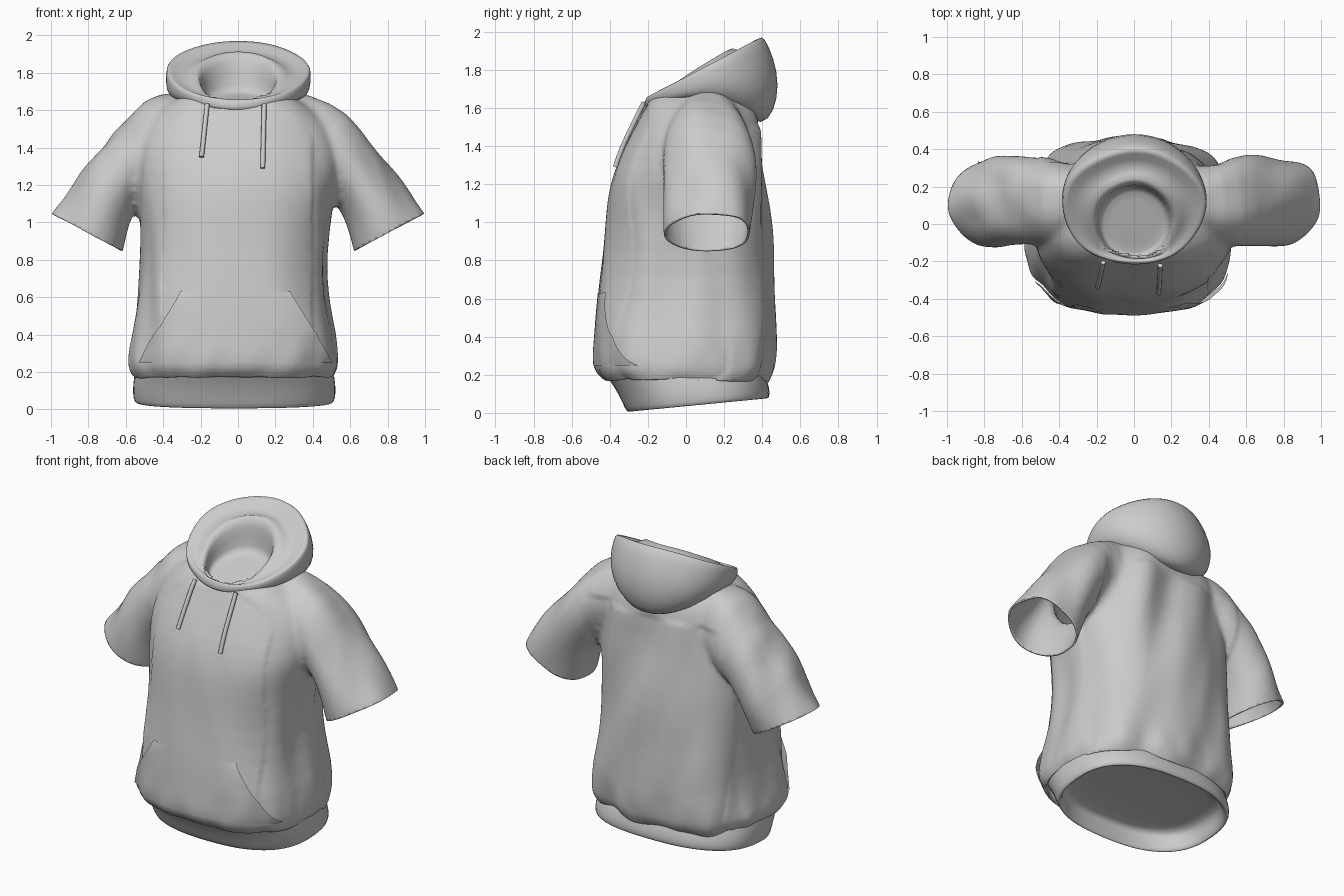
import bpy, bmesh, math
from mathutils import Vector, noise
from mathutils.bvhtree import BVHTree

if "Cube" in bpy.data.objects:
    bpy.data.objects.remove(bpy.data.objects["Cube"])


def ring(cx, rx, yf, yb, zf, zb, side=0.0, power=2.0, n=40, wob=0.0):
    """Closed oval loop: front point (yf, zf), back point (yb, zb), half width rx."""
    pts = []
    for i in range(n):
        a = 2 * math.pi * i / n
        c, s = math.cos(a), math.sin(a)
        sx = math.copysign(abs(c) ** (2 / power), c)
        sy = math.copysign(abs(s) ** (2 / power), s)
        k = 1 + wob * math.sin(5 * a + 0.6)
        pts.append(Vector((cx + rx * sx * k,
                           (yf + yb) / 2 + (yb - yf) / 2 * sy * k,
                           (zf + zb) / 2 + (zb - zf) / 2 * sy + side * c * c)))
    return pts


def loft(bm, loops, cap_start=False, cap_end=False):
    rows = [[bm.verts.new(p) for p in l] for l in loops]
    n = len(rows[0])
    for a, b in zip(rows, rows[1:]):
        for i in range(n):
            j = (i + 1) % n
            bm.faces.new((a[i], a[j], b[j], b[i]))
    if cap_start:
        bm.faces.new(rows[0][::-1])
    if cap_end:
        bm.faces.new(rows[-1])


def make(name, bm, levels=0):
    bmesh.ops.recalc_face_normals(bm, faces=bm.faces)
    me = bpy.data.meshes.new(name)
    bm.to_mesh(me)
    bm.free()
    for p in me.polygons:
        p.use_smooth = True
    ob = bpy.data.objects.new(name, me)
    bpy.context.collection.objects.link(ob)
    if levels:
        m = ob.modifiers.new("subdivide", 'SUBSURF')
        m.levels = m.render_levels = levels
    return ob


# Torso volume: z, centre x, half width, front y, back y
torso = [(0.12, -.02, .52, -.39, .41), (0.17, -.02, .54, -.43, .42),
         (0.205, -.025, .57, -.475, .45), (0.26, -.025, .58, -.49, .46),
         (0.4, -.01, .555, -.487, .47), (0.6, -.03, .505, -.47, .465),
         (0.85, -.03, .49, -.435, .45), (1.05, -.02, .52, -.42, .42),
         (1.2, 0, .545, -.40, .40), (1.35, 0, .54, -.345, .385),
         (1.5, 0, .50, -.265, .38), (1.6, 0, .43, -.22, .35),
         (1.68, 0, .33, -.17, .30), (1.72, 0, .22, -.1, .24)]
bm = bmesh.new()
loft(bm, [ring(cx, rx, yf, yb, z, z, power=2.6) for z, cx, rx, yf, yb in torso], True, True)

# Sleeve volumes: top x,z / bottom x,z / centre y, half depth
sleeve = [(.20, 1.72, .20, 1.27, .10, .18), (.40, 1.705, .34, 1.22, .12, .22),
          (.58, 1.59, .46, 1.16, .12, .235), (.73, 1.40, .545, 1.08, .12, .24),
          (.87, 1.22, .59, .98, .12, .24), (1.0, 1.055, .62, .845, .11, .225),
          (1.08, .95, .645, .74, .11, .22)]
for s in (-1, 1):
    loops = []
    for tx, tz, bx, bz, cy, ry in sleeve:
        t, b = Vector((tx * s, cy, tz)), Vector((bx * s, cy, bz))
        mid, half = (t + b) / 2, (t - b) / 2
        loops.append([mid + half * math.cos(a) + Vector((0, ry * math.sin(a), 0))
                      for a in (2 * math.pi * i / 32 for i in range(32))])
    loft(bm, loops, True, True)
for part in [bm]:
    bmesh.ops.recalc_face_normals(part, faces=part.faces)
shirt = make("shirt_body", bm, 1)

# Fuse torso and sleeves into one cloth surface
m = shirt.modifiers.new("fuse", 'REMESH')
m.mode = 'VOXEL'
m.voxel_size = 0.018
m = shirt.modifiers.new("relax", 'SMOOTH')
m.factor, m.iterations = 0.5, 6
dg = bpy.context.evaluated_depsgraph_get()
bm = bmesh.new()
bm.from_object(shirt, dg)
shirt.modifiers.clear()


def cut(co, no, test):
    faces = [f for f in bm.faces if test(f.calc_center_median())]
    geom = set(faces)
    for f in faces:
        geom.update(f.verts)
        geom.update(f.edges)
    bmesh.ops.bisect_plane(bm, geom=list(geom), plane_co=co, plane_no=no, clear_outer=True)


# Open the cuffs, the waist and the neck
for s in (-1, 1):
    cut((s, 0, 1.05), (.47 * s, 0, -.88), lambda c: c.x * s > .55 and c.z > .62)
cut((0, 0, .17), (0, 0, -1), lambda c: c.z < .4)
neck = [v for v in bm.verts if v.co.z > 1.45 and (v.co.x / .22) ** 2 + ((v.co.y - .02) / .2) ** 2 < 1]
bmesh.ops.delete(bm, geom=neck, context='VERTS')

# Cloth folds: long soft drapes, weaker on the chest, plus gathers above the hem
bm.normal_update()
shift = []
for v in bm.verts:
    x, y, z = v.co
    w = .3 if (y < -.2 and abs(x) < .4) else 1
    d = w * .03 * noise.noise(Vector((x * 5 + z, y * 5, z * 1.5 + 3)))
    if y > .1 and abs(x) < .5 and z < 1.5:
        d += .01 * math.sin(16 * x + 3 * z)
    d += .012 * noise.noise(Vector((x * 9, y * 9, z * 4))) * max(0, 1 - abs(z - .25) / .2)
    shift.append(v.normal * d)
for v, d in zip(bm.verts, shift):
    v.co += d
bmesh.ops.smooth_vert(bm, verts=[v for v in bm.verts if not v.is_boundary], factor=.5,
                      use_axis_x=True, use_axis_y=True, use_axis_z=True)
tree = BVHTree.FromBMesh(bm)
bm.to_mesh(shirt.data)
bm.free()
for p in shirt.data.polygons:
    p.use_smooth = True
m = shirt.modifiers.new("thickness", 'SOLIDIFY')
m.thickness = .012

# Front pocket panel lifted off the cloth at its two slanted openings
bm = bmesh.new()
N, M = 48, 18
rows = []
for j in range(M + 1):
    v = j / M
    row = []
    for i in range(N + 1):
        u = 2 * i / N - 1
        x = -.015 + u * (.29 + .22 * (1 - v) ** 1.15)
        z = .25 + .38 * v
        hit, nor, _, _ = tree.ray_cast(Vector((x, -2, z)), Vector((0, 1, 0)))
        if nor.y > 0:
            nor = -nor
        lift = .002 + .028 * abs(u) ** 5 * math.sin(math.pi * min(1, .04 + .93 * v)) ** .6
        row.append(bm.verts.new(hit + nor * lift))
    rows.append(row)
for a, b in zip(rows, rows[1:]):
    for i in range(N):
        bm.faces.new((a[i], a[i + 1], b[i + 1], b[i]))
make("front_pocket", bm)

# Ribbed hem band, rolled inside and closed: half width, yf, yb, zf, zb
hem = [(.53, -.43, .41, .21, .21), (.535, -.40, .42, .17, .19), (.545, -.355, .44, .1, .13),
       (.54, -.32, .44, .02, .085), (.528, -.305, .428, .0, .072), (.508, -.29, .405, .015, .085),
       (.49, -.31, .385, .12, .15), (.46, -.30, .36, .14, .165), (.23, -.15, .19, .16, .17)]
bm = bmesh.new()
loft(bm, [ring(-.02, *r, power=2.5) for r in hem], cap_end=True)
make("hem_band", bm, 1)

# Hood: outer bowl, rim, folded lining, neck hole: half width, yf, yb, zf, zb, side rise, wobble
hood = [(.24, -.18, .30, 1.60, 1.56, .08, 0), (.30, -.195, .40, 1.595, 1.505, .09, 0),
        (.355, -.21, .465, 1.60, 1.58, .07, 0), (.382, -.218, .49, 1.612, 1.72, .04, 0),
        (.39, -.22, .462, 1.63, 1.86, .01, .01), (.386, -.215, .405, 1.65, 1.98, 0, .015),
        (.37, -.205, .385, 1.66, 1.97, 0, .015), (.29, -.195, .30, 1.65, 1.88, .0, .02),
        (.222, -.188, .235, 1.635, 1.93, .02, .02), (.195, -.182, .205, 1.61, 1.88, .01, 0),
        (.188, -.18, .20, 1.575, 1.71, 0, 0), (.17, -.165, .185, 1.565, 1.69, 0, 0),
        (.08, -.08, .09, 1.60, 1.66, 0, 0)]
bm = bmesh.new()
loft(bm, [ring(0, *r[:6], wob=r[6]) for r in hood], cap_end=True)
make("hood", bm, 1)

# Drawstrings hanging from the front of the hood
for name, x0, x1, z1 in (("drawstring_right", -.165, -.195, 1.35), ("drawstring_left", .14, .132, 1.29)):
    cu = bpy.data.curves.new(name, 'CURVE')
    cu.dimensions = '3D'
    cu.bevel_depth = .013
    cu.bevel_resolution = 3
    cu.use_fill_caps = True
    sp = cu.splines.new('POLY')
    sp.points.add(9)
    for i, p in enumerate(sp.points):
        t = i / 9
        x, z = x0 + (x1 - x0) * t, 1.63 + (z1 - 1.63) * t
        hit = tree.ray_cast(Vector((x, -2, z)), Vector((0, 1, 0)))[0]
        y = min(hit.y - .01, -.19) if hit else -.2
        p.co = (x, y - .015 * (1 - t), z, 1)
    sp.use_smooth = True
    bpy.context.collection.objects.link(bpy.data.objects.new(name, cu))
